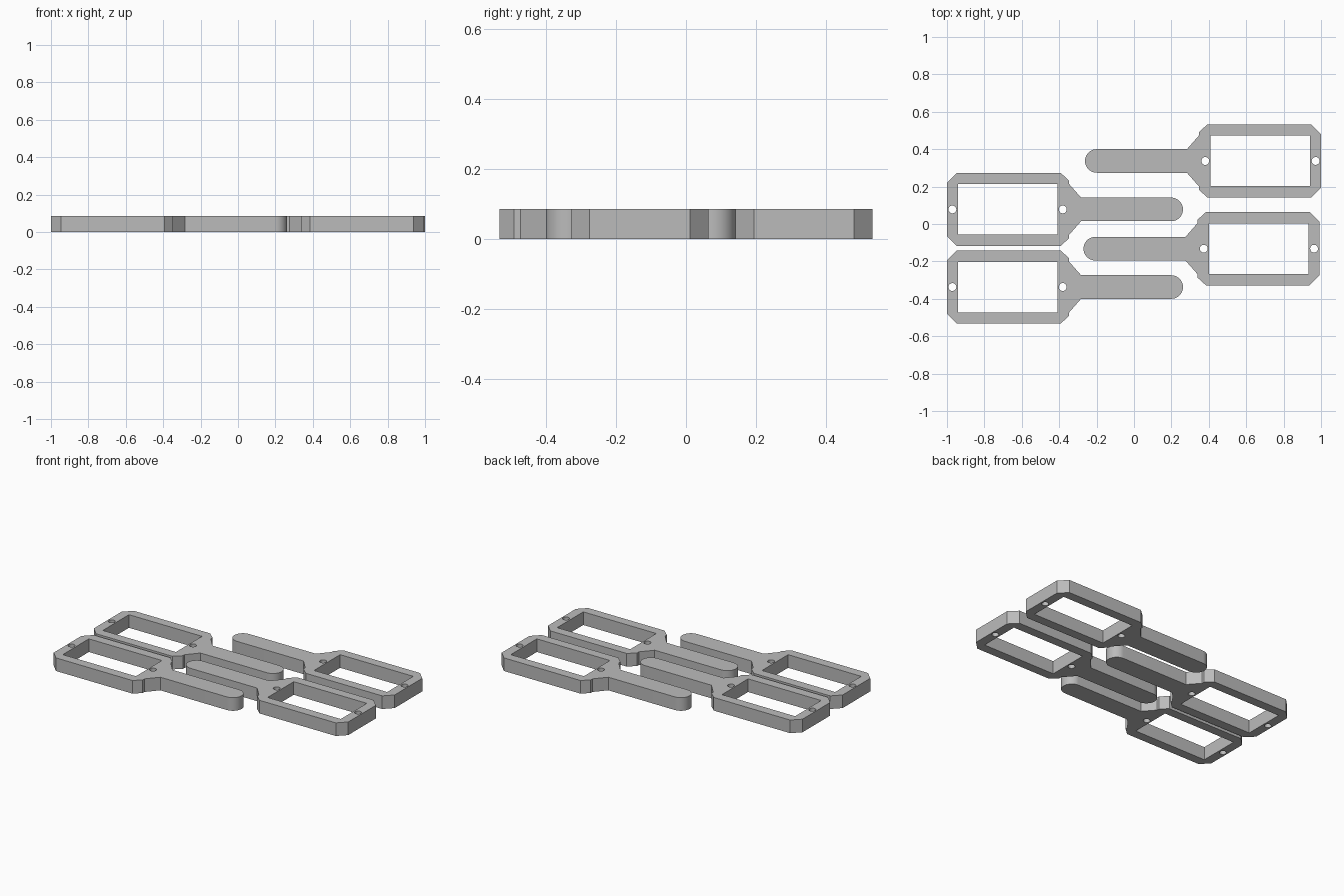
import bpy, bmesh, math

if "Cube" in bpy.data.objects:
    bpy.data.objects.remove(bpy.data.objects["Cube"])

THICK = 0.086
LENGTH = 1.262     # frame end to handle tip
HANDLE = 0.063     # handle half width

grey = bpy.data.materials.new("mid grey")
grey.diffuse_color = (0.5, 0.5, 0.5, 1)
grey.use_nodes = True
grey.node_tree.nodes["Principled BSDF"].inputs["Base Color"].default_value = grey.diffuse_color


def arc(cx, cy, r, start, end, n):
    return [(cx + r * math.cos(start + (end - start) * i / n),
             cy + r * math.sin(start + (end - start) * i / n)) for i in range(n + 1)]


def tag_loops():
    # Chamfered frame shoulder tapering into the handle (upper half)
    half = [(0, 0.143), (0.053, 0.196), (0.607, 0.196), (0.653, 0.154),
            (0.653, 0.136), (0.717, HANDLE)]
    tip = arc(LENGTH - HANDLE, 0, HANDLE, math.pi / 2, -math.pi / 2, 24)
    outline = half + tip + [(x, -y) for x, y in reversed(half)]
    # Rectangular window and two screw holes
    window = [(0.06, -0.135), (0.59, -0.135), (0.59, 0.135), (0.06, 0.135)]
    holes = [arc(x, 0, 0.021, 0, 2 * math.pi, 24)[:-1] for x in (0.029, 0.619)]
    return [outline, window] + holes


def tag(name, x, y, turn):
    bm = bmesh.new()
    for loop in tag_loops():
        vs = [bm.verts.new((px, py, 0)) for px, py in loop]
        for a, b in zip(vs, vs[1:] + vs[:1]):
            bm.edges.new((a, b))
    bmesh.ops.triangle_fill(bm, edges=bm.edges[:], use_beauty=True, normal=(0, 0, 1))
    ext = bmesh.ops.extrude_face_region(bm, geom=bm.faces[:], use_keep_orig=True)
    top = [v for v in ext["geom"] if isinstance(v, bmesh.types.BMVert)]
    bmesh.ops.translate(bm, verts=top, vec=(0, 0, THICK))
    bmesh.ops.recalc_face_normals(bm, faces=bm.faces[:])
    mesh = bpy.data.meshes.new(name)
    bm.to_mesh(mesh)
    bm.free()
    mesh.materials.append(grey)
    ob = bpy.data.objects.new(name, mesh)
    bpy.context.collection.objects.link(ob)
    ob.location = (x, y, 0)
    ob.rotation_euler.z = turn
    bpy.ops.object.select_all(action='DESELECT')
    ob.select_set(True)
    bpy.context.view_layer.objects.active = ob
    bpy.ops.object.shade_smooth_by_angle(angle=math.radians(30))


# Four interleaved frames with handles
tag("left_front_frame", -1.0, -0.337, 0)
tag("left_back_frame", -1.0, 0.078, 0)
tag("right_front_frame", 0.992, -0.132, math.pi)
tag("right_back_frame", 1.0, 0.337, math.pi)
